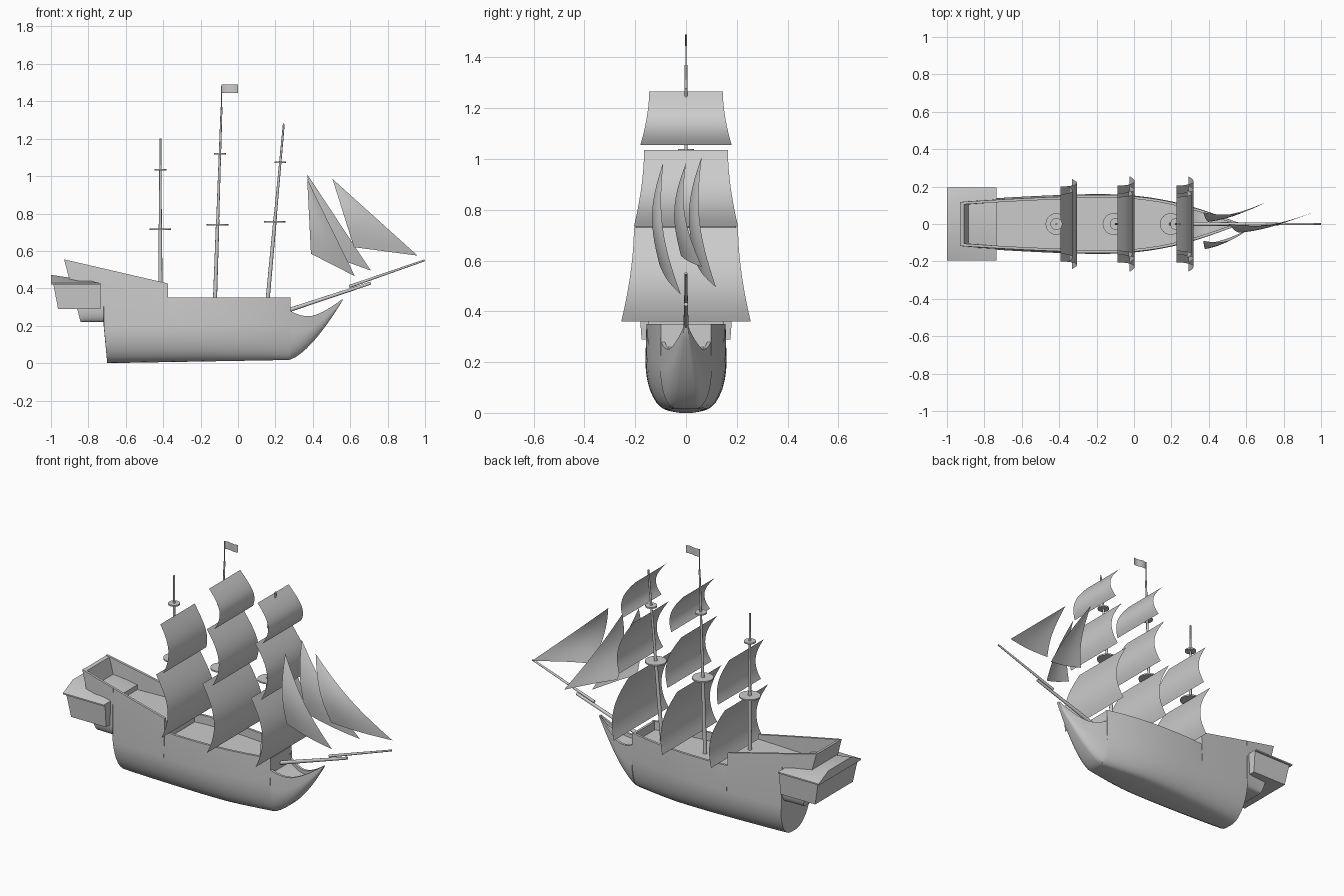
import bpy, bmesh, math
from mathutils import Vector

if "Cube" in bpy.data.objects:
    bpy.data.objects.remove(bpy.data.objects["Cube"])


def make(name, verts, faces, angle=35):
    mesh = bpy.data.meshes.new(name)
    mesh.from_pydata(verts, [], faces)
    bm = bmesh.new()
    bm.from_mesh(mesh)
    bmesh.ops.recalc_face_normals(bm, faces=bm.faces)
    bm.to_mesh(mesh)
    bm.free()
    ob = bpy.data.objects.new(name, mesh)
    bpy.context.collection.objects.link(ob)
    bpy.ops.object.select_all(action='DESELECT')
    ob.select_set(True)
    bpy.context.view_layer.objects.active = ob
    bpy.ops.object.shade_smooth_by_angle(angle=math.radians(angle))
    return ob


def loft(name, rings):
    n = len(rings[0])
    faces = [(i * n + j, i * n + (j + 1) % n, (i + 1) * n + (j + 1) % n, (i + 1) * n + j)
             for i in range(len(rings) - 1) for j in range(n)]
    faces += [tuple(range(n)), tuple(range((len(rings) - 1) * n, len(rings) * n))]
    return make(name, [p for r in rings for p in r], faces)


def spar(name, a, b, r1, r2, sides=16):
    a, b = Vector(a), Vector(b)
    q = (b - a).to_track_quat('Z', 'Y')
    ring = lambda c, r: [c + q @ Vector((r * math.cos(t), r * math.sin(t), 0))
                         for t in (2 * math.pi * k / sides for k in range(sides))]
    return loft(name, [ring(a, r1), ring(b, r2)])


def sheet(name, fn, nu, nv):
    verts = [fn(i / nu, j / nv) for i in range(nu + 1) for j in range(nv + 1)]
    w = nv + 1
    faces = [(i * w + j, i * w + j + 1, (i + 1) * w + j + 1, (i + 1) * w + j)
             for i in range(nu) for j in range(nv)]
    return make(name, verts, faces, 60)


# Hull lines: half width, keel half width, keel height and rail heights along x
def beam(x):
    if x < -.2:
        return .16 - .035 * ((-.2 - x) / .73) ** 1.5
    return .008 + .152 * max(0, 1 - ((x + .2) / .76) ** 2.3) ** 1.15


def keel_width(x):
    if x < 0:
        return .07 - .045 * (-x / .7) ** 1.5
    return .007 + .063 * (1 - (x / .56) ** 1.2)


def keel_z(x):
    return max(0, .017 * (x + .7) / .97) if x < .27 else .017 + .32 * ((x - .27) / .29) ** 1.5


def stern_rail(x):
    return .426 + .232 * (-.374 - x)


def bow_rail(x):
    return .25 + (3 * (.38 - x) ** 2 if x < .38 else .095 * ((x - .38) / .18) ** 1.5)


# Hull cross-section: rounded outside, bulwark thickness, deck inside
def section(x, zt, zd, counter=False, rake=0.0, rake_top=9.0):
    W = beam(x)
    T = W * (.975 if x > -.37 else .94)
    B, zb = (.1, .22) if counter else (keel_width(x), keel_z(x))
    zm = zb + .57 * (min(zt, .35) - zb)
    half = []
    for k in range(9):
        t = k / 8 * math.pi / 2
        half.append((B + (W - B) * math.sin(t), zm - (zm - zb) * math.cos(t)))
    wi = max(T - .014, T * .4)
    half += [(T, zt), (wi, zt), (wi, zd)]
    ring = half + [(-y, z) for y, z in reversed(half)]
    return [(x + rake * max(0, min(zt, rake_top) - z), y, z) for y, z in ring]


steps = lambda a, b, n: [a + (b - a) * i / n for i in range(n + 1)]
rings = [section(-.93, .555, .553, True, .264),              # raked stern wall
         section(-.91, .55, .548, True, .264),
         section(-.909, .55, .40, True, .264),
         section(-.72, stern_rail(-.72), .40, True),         # overhanging counter
         section(-.719, stern_rail(-.719), .40, False, .09, .22)]
rings += [section(x, stern_rail(x), .40) for x in steps(-.64, -.375, 4)]    # raised stern deck
rings += [section(-.374, .426, .30)]
rings += [section(x, .35, .30) for x in steps(-.373, .265, 10)]             # main deck
rings += [section(x, .35, .348) for x in (.266, .28)]                       # forward bulkhead
rings += [section(x, bow_rail(x), max(bow_rail(x) - .02, keel_z(x) + .003))  # beakhead
          for x in steps(.281, .558, 10)]
loft("hull", rings)


# Stern gallery: tapered box under a shallow hipped roof
def rect(x1, x2, w, z1, z2):
    return [(x1, -w, z1), (x2, -w, z2), (x2, w, z2), (x1, w, z1)]


loft("stern_gallery", [rect(-.962, -.735, .175, .29, .29), rect(-.988, -.735, .185, .425, .425)])
loft("gallery_roof", [rect(-1, -.735, .196, .42, .42), rect(-1, -.735, .196, .428, .428),
                      rect(-1, -.8, .105, .472, .442)])


# Masts with round platforms
def mast(name, x1, z1, x2, z2, platforms):
    at = lambda z: Vector((x1 + (x2 - x1) * (z - z1) / (z2 - z1), 0, z))
    lower, upper = platforms
    spar(name + "_lower_mast", at(z1), at(lower + .03), .011, .009)
    spar(name + "_top_mast", at(lower), at(z2), .008, .005)
    for label, z, r in (("lower", lower, .058), ("upper", upper, .032)):
        half = Vector((0, 0, .004))
        spar(f"{name}_{label}_platform", at(z) - half, at(z) + half, r, r, 24)


mast("mizzen", -.415, .38, -.415, 1.2, (.715, 1.035))
mast("main", -.125, .28, -.088, 1.37, (.74, 1.12))
mast("fore", .153, .28, .245, 1.28, (.755, 1.073))

# Flag on the main mast
spar("flagpole", (-.088, 0, 1.36), (-.087, 0, 1.49), .0025, .0025, 8)
sheet("flag", lambda u, v: (-.087 + .087 * u, .004 * math.sin(2 * math.pi * u), 1.445 + .045 * v), 8, 1)


# Square sails bellied forward, flaring to the foot
def square_sail(name, x, ztop, zbot, wtop, wbot, depth):
    def fn(u, v):
        w = wtop + (wbot - wtop) * u ** 1.8
        return (x + depth * math.sin(math.pi * .75 * u), (2 * v - 1) * w, ztop + (zbot - ztop) * u)
    sheet(name, fn, 16, 6)


for name, x in (("main", -.087), ("fore", .228)):
    square_sail(name + "_course", x, .73, .36, .205, .255, .09)
    square_sail(name + "_topsail", x, 1.035, .735, .165, .205, .09)
    square_sail(name + "_topgallant", x, 1.265, 1.055, .145, .18, .08)
square_sail("mizzen_course", -.393, .7, .36, .2, .24, .088)
square_sail("mizzen_topsail", -.393, .98, .72, .16, .2, .065)


# Triangular head sails, bellied sideways
def jib(name, top, clew, tack):
    top, clew, tack = Vector(top), Vector(clew), Vector(tack)

    def fn(u, v):
        p = top.lerp(clew, u).lerp(top.lerp(tack, u), v)
        p.y -= .036 * math.sin(math.pi * u) + .012 * u * math.sin(math.pi * v)
        return p
    sheet(name, fn, 14, 8)


jib("inner_jib", (.37, -.09, .985), (.39, -.105, .585), (.625, -.02, .465))
jib("middle_jib", (.37, .062, 1.01), (.42, .035, .6), (.71, .118, .495))
jib("outer_jib", (.505, 0, .985), (.62, -.02, .62), (.96, .063, .575))

# Bowsprit and its extension
spar("bowsprit", (.27, 0, .283), (.71, 0, .428), .011, .008)
spar("jib_boom", (.595, 0, .41), (.998, 0, .55), .008, .005)
